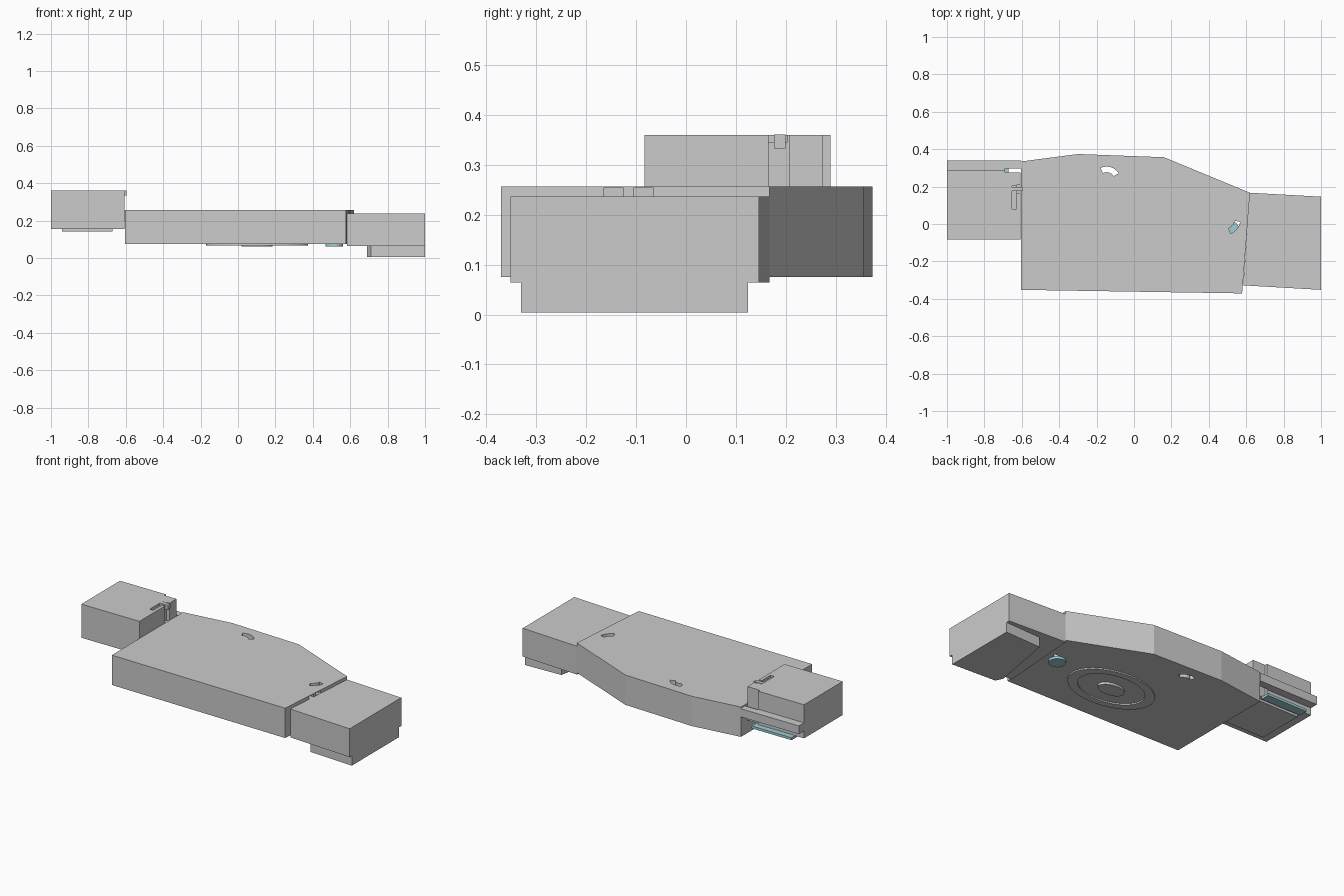
import bpy, bmesh, math

if "Cube" in bpy.data.objects:
    bpy.data.objects.remove(bpy.data.objects["Cube"])


def prism(name, pts, z0, z1, color=None):
    """Extrude a plan outline between two heights."""
    bm = bmesh.new()
    f = bm.faces.new([bm.verts.new((x, y, z0)) for x, y in pts])
    ext = bmesh.ops.extrude_face_region(bm, geom=[f])["geom"]
    bmesh.ops.translate(bm, vec=(0, 0, z1 - z0),
                        verts=[v for v in ext if isinstance(v, bmesh.types.BMVert)])
    bmesh.ops.recalc_face_normals(bm, faces=bm.faces)
    me = bpy.data.meshes.new(name)
    bm.to_mesh(me)
    bm.free()
    ob = bpy.data.objects.new(name, me)
    bpy.context.collection.objects.link(ob)
    if color:
        mat = bpy.data.materials.new(name + "_color")
        mat.diffuse_color = color
        mat.use_nodes = True
        mat.node_tree.nodes["Principled BSDF"].inputs["Base Color"].default_value = mat.diffuse_color
        me.materials.append(mat)
    return ob


def rect(x0, x1, y0, y1):
    return [(x0, y0), (x1, y0), (x1, y1), (x0, y1)]


def ellipse(cx, cy, rx, ry, n=48):
    return [(cx + rx * math.cos(2 * math.pi * i / n),
             cy + ry * math.sin(2 * math.pi * i / n)) for i in range(n)]


def arc_band(cx, cy, r0, r1, a0, a1, n=8):
    ang = [math.radians(a0 + (a1 - a0) * i / n) for i in range(n + 1)]
    return ([(cx + r1 * math.cos(a), cy + r1 * math.sin(a)) for a in ang]
            + [(cx + r0 * math.cos(a), cy + r0 * math.sin(a)) for a in reversed(ang)])


def cut(target, cutter):
    cutter.hide_render = True
    cutter.hide_viewport = True
    cutter.display_type = 'WIRE'
    mod = target.modifiers.new(cutter.name, 'BOOLEAN')
    mod.operation = 'DIFFERENCE'
    mod.solver = 'EXACT'
    mod.object = cutter


def bake(ob):
    """Apply the cuts and drop the helpers."""
    dg = bpy.context.evaluated_depsgraph_get()
    me = bpy.data.meshes.new_from_object(ob.evaluated_get(dg))
    helpers = [m.object for m in ob.modifiers]
    ob.modifiers.clear()
    ob.data = me
    for h in helpers:
        bpy.data.objects.remove(h)


TEAL = (0.35, 0.62, 0.66, 1)

# Main hall with its angled back wall
hall = prism("main_hall", [(-.605, -.352), (.578, -.371), (.62, .167), (.16, .357),
                           (-.30, .374), (-.605, .334)], .075, .257)
# Curved floor slots
cut(hall, prism("slot_back", arc_band(-.145, .235, .042, .072, 30, 118), .0, .4))
cut(hall, prism("slot_right", arc_band(.48, .03, .06, .09, -65, -12), .0, .4))
# Shallow notches at the top of the right wall
for i, y in enumerate((-.165, -.105)):
    cut(hall, prism(f"notch_{i}", rect(.57, .65, y, y + .04), .237, .254))

# Right wing, foot below it
prism("right_wing", [(.583, -.328), (1, -.352), (1, .146), (.619, .167)], .064, .237)
prism("right_foot", [(.71, -.315), (1, -.331), (1, .124), (.76, .115), (.69, -.27)], .004, .064)

# Underside: oval ring, central oval and round plate
ring = prism("oval_ring", ellipse(.102, -.07, .272, .172), .067, .0755)
cut(ring, prism("ring_hole", ellipse(.102, -.07, .21, .132), .0, .2))
prism("center_oval", ellipse(.102, -.07, .083, .05), .061, .0755)
prism("round_plate", ellipse(.515, -.03, .047, .047, 32), .06, .0755, TEAL)

# Left block with stepped corner, latch channel and pad
block = prism("left_block", [(-1, -.083), (-.607, -.083), (-.607, .275), (-.69, .275),
                             (-.69, .29), (-1, .29)], .155, .36)
cut(block, prism("latch_channel", rect(-.628, -.55, .165, .208), .25, .4))
cut(block, prism("latch_groove", rect(-.652, -.627, .08, .203), .345, .4))
prism("latch", rect(-.652, -.596, .176, .199), .333, .361)
prism("left_pad", rect(-.94, -.67, -.04, .25), .141, .156)

# Rail along the back of the left block, teal strip under it
prism("back_rail", [(-1, .29), (-.69, .29), (-.69, .296), (-.605, .296),
                    (-.605, .34), (-1, .34)], .2, .25)
prism("lower_strip", rect(-.94, -.67, .27, .325), .141, .156, TEAL)

bpy.context.view_layer.update()
for ob in (hall, ring, block):
    bake(ob)
